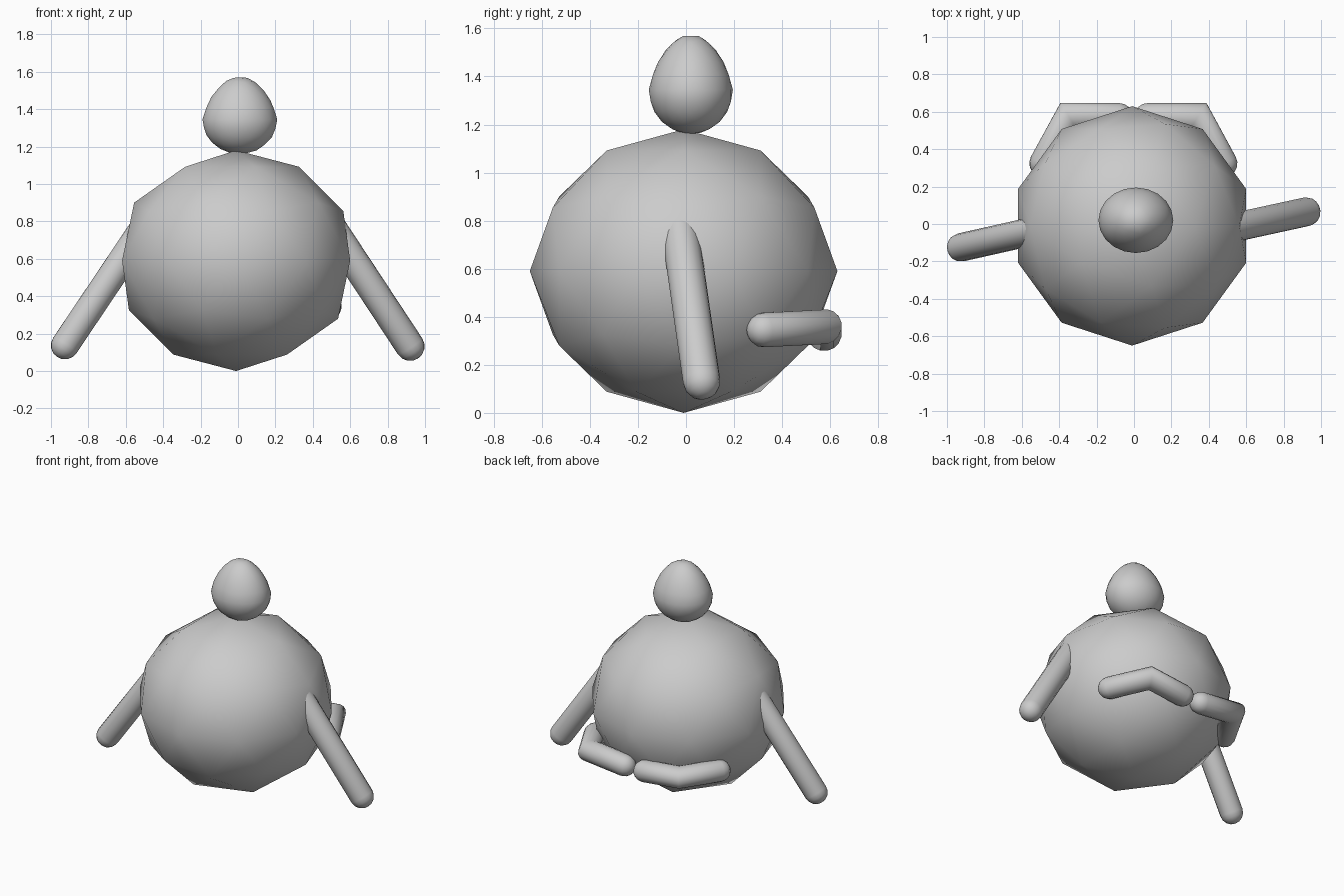
import bpy, bmesh
from math import sin, cos, pi
from mathutils import Vector

if "Cube" in bpy.data.objects:
    bpy.data.objects.remove(bpy.data.objects["Cube"])


def finish(name, bm):
    bmesh.ops.recalc_face_normals(bm, faces=bm.faces)
    me = bpy.data.meshes.new(name)
    bm.to_mesh(me)
    bm.free()
    for p in me.polygons:
        p.use_smooth = True
    ob = bpy.data.objects.new(name, me)
    bpy.context.collection.objects.link(ob)
    return ob


def ball(name, subdiv, shape):
    bm = bmesh.new()
    bmesh.ops.create_icosphere(bm, subdivisions=subdiv, radius=1)
    for v in bm.verts:
        v.co = shape(v.co)
    return finish(name, bm)


def limb(name, path, r, sides=16, cap=4):
    """Round-ended tube along a path, with mitred bends."""
    pts = [Vector(p) for p in path]
    dirs = [(b - a).normalized() for a, b in zip(pts, pts[1:])]
    bm = bmesh.new()

    def ring(c, d, radius, plane):
        u = d.cross(Vector((0.1, 0.2, 1))).normalized()
        w = d.cross(u)
        out = []
        for i in range(sides):
            a = 2 * pi * i / sides
            o = (u * cos(a) + w * sin(a)) * radius
            o -= d * (o.dot(plane) / d.dot(plane))
            out.append(bm.verts.new(c + o))
        return out

    rings = []
    d = dirs[0]
    for k in range(1, cap + 1):
        a = pi / 2 * k / cap
        rings.append(ring(pts[0] - d * r * cos(a), d, r * sin(a), d))
    for i in range(1, len(pts) - 1):
        rings.append(ring(pts[i], dirs[i - 1], r, dirs[i - 1] + dirs[i]))
    e = dirs[-1]
    for k in range(cap, 0, -1):
        a = pi / 2 * k / cap
        rings.append(ring(pts[-1] + e * r * cos(a), e, r * sin(a), e))
    for a, b in zip(rings, rings[1:]):
        for i in range(sides):
            j = (i + 1) % sides
            bm.faces.new((a[i], a[j], b[j], b[i]))
    for end, tip in ((rings[0], pts[0] - d * r), (rings[-1], pts[-1] + e * r)):
        t = bm.verts.new(tip)
        for i in range(sides):
            bm.faces.new((end[i], end[(i + 1) % sides], t))
    return finish(name, bm)


# Low-poly round body
ball("body", 2, lambda c: Vector((c.x * 0.641 - 0.01, c.y * 0.64 - 0.01, c.z * 0.59 + 0.59)))


# Egg-shaped head, narrower and slightly flattened on top
def egg(c):
    taper = 1 - 0.2 * max(c.z, 0)
    z = min(c.z, 0.975)
    return Vector((c.x * 0.2 * taper + 0.01, c.y * 0.175 * taper + 0.02,
                   1.345 + z * (0.23 if z > 0 else 0.185)))


ball("head", 3, egg)

# Straight arms, swung in opposite directions
limb("arm_right", [(0.46, -0.035, 0.83), (0.92, 0.065, 0.132)], 0.078)
limb("arm_left", [(-0.46, -0.02, 0.83), (-0.925, -0.125, 0.138)], 0.076)

# Bent legs wrapped around the lower back
for side, s in (("right", 1), ("left", -1)):
    limb("leg_" + side, [(s * 0.078 - 0.003, 0.575, 0.33), (s * 0.348 - 0.003, 0.575, 0.358),
                         (s * 0.484 - 0.003, 0.325, 0.345)], 0.073)
